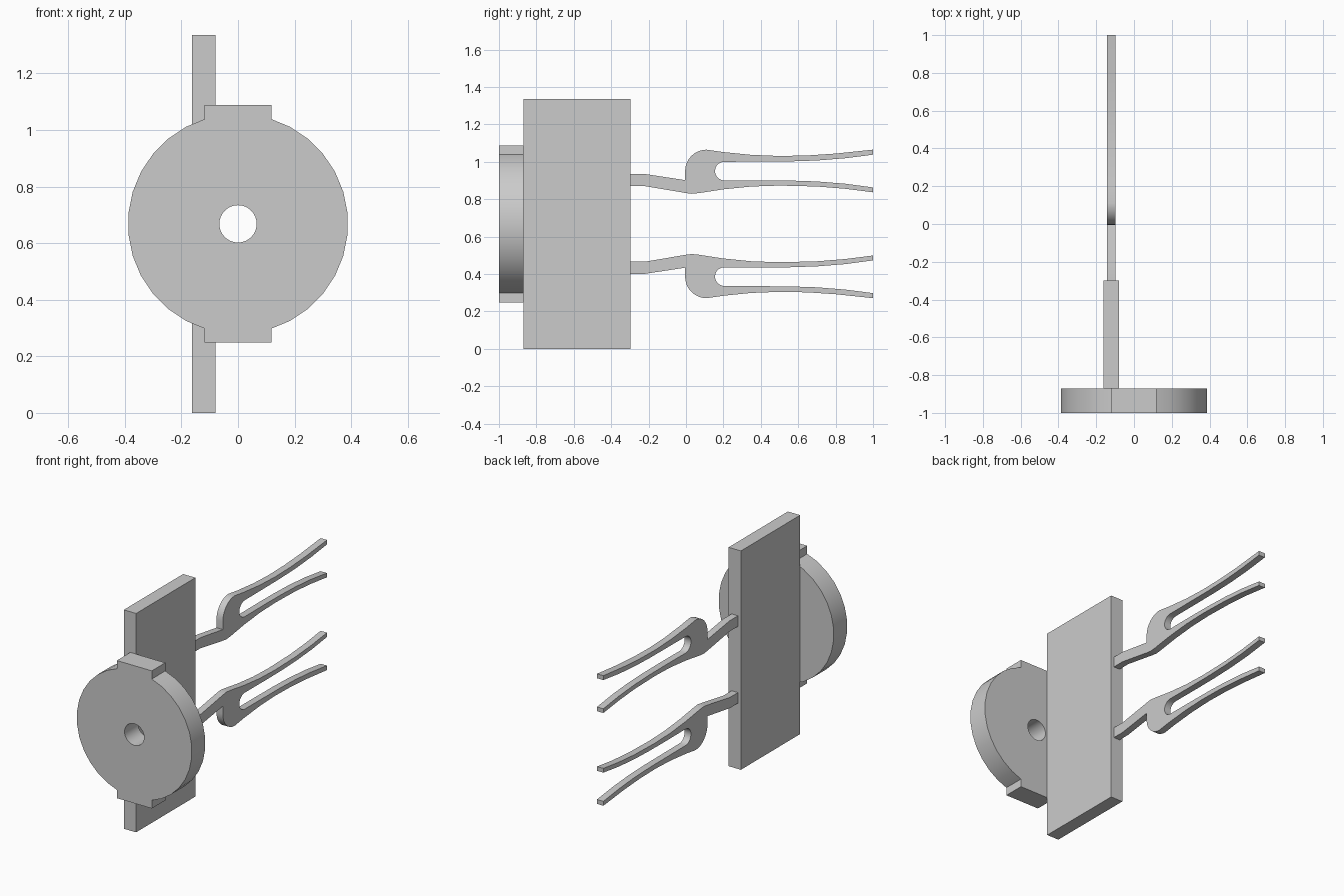
import bpy
import bmesh
from math import cos, sin, pi, radians
from mathutils import Vector

cube = bpy.data.objects.get("Cube")
if cube:
    bpy.data.objects.remove(cube, do_unlink=True)

MID = 0.668  # height of the symmetry plane

grey = bpy.data.materials.new("plain grey")
grey.use_nodes = True
grey.diffuse_color = (0.6, 0.6, 0.6, 1)
grey.node_tree.nodes["Principled BSDF"].inputs["Base Color"].default_value = (0.6, 0.6, 0.6, 1)


def arc(cx, cz, r, start, end, n):
    """Points along an arc, angles in degrees."""
    angles = [radians(start + (end - start) * i / n) for i in range(n + 1)]
    return [(cx + r * cos(a), cz + r * sin(a)) for a in angles]


def extrude_profile(name, loops, place, direction):
    """Fill closed 2D loops (the later ones are holes) and extrude them."""
    bm = bmesh.new()
    for loop in loops:
        verts = [bm.verts.new(place(u, v)) for u, v in loop]
        for a, b in zip(verts, verts[1:] + verts[:1]):
            bm.edges.new((a, b))
    bmesh.ops.triangle_fill(bm, use_beauty=True, edges=bm.edges[:])
    grown = bmesh.ops.extrude_face_region(bm, geom=bm.faces[:], use_keep_orig=True)
    moved = [g for g in grown["geom"] if isinstance(g, bmesh.types.BMVert)]
    bmesh.ops.translate(bm, verts=moved, vec=Vector(direction))
    bmesh.ops.dissolve_limit(bm, angle_limit=0.001, verts=bm.verts[:], edges=bm.edges[:])
    bmesh.ops.recalc_face_normals(bm, faces=bm.faces[:])
    mesh = bpy.data.meshes.new(name)
    bm.to_mesh(mesh)
    bm.free()
    mesh.materials.append(grey)
    obj = bpy.data.objects.new(name, mesh)
    bpy.context.collection.objects.link(obj)
    bpy.ops.object.select_all(action="DESELECT")
    obj.select_set(True)
    bpy.context.view_layer.objects.active = obj
    bpy.ops.object.shade_smooth_by_angle(angle=radians(25))
    return obj


# Round front disc with a square tab above and below, and a centre hole
TAB, TAB_ROOT, TAB_END = 0.118, 0.37, 0.42
rim = arc(0, 0, 0.389, 180 / 32, 360 + 180 / 32, 32)[:-1]
right = [p for p in rim if p[0] > TAB]
right.sort(key=lambda p: p[1])
right = [(TAB, -TAB_END), (TAB, -TAB_ROOT)] + right + [(TAB, TAB_ROOT), (TAB, TAB_END)]
outline = right + [(-x, z) for x, z in reversed(right)]
hole = arc(0, 0, 0.066, 0, 360, 32)[:-1]
extrude_profile("front_disc", [outline, hole],
                lambda x, z: (x, -1, z + MID), (0, 0.13, 0))

# Upright plate behind the disc
extrude_profile("upright_plate",
                [[(-0.87, 0), (-0.298, 0), (-0.298, 2 * MID), (-0.87, 2 * MID)]],
                lambda y, z: (-0.162, y, z), (0.083, 0, 0))

# Two-pronged fork: stem, hook, prongs and round-ended slot
stem_top = [(-0.298, 0.935), (-0.22, 0.935), (-0.005, 0.902)]
hook = arc(0.11, 0.95, 0.115, 180, 90, 8)
upper_outer = [(0.2, 1.052), (0.35, 1.037), (0.5, 1.031), (0.65, 1.034), (0.8, 1.044), (1, 1.065)]
upper_inner = [(1, 1.038), (0.85, 1.019), (0.7, 1.007), (0.55, 1.002), (0.4, 1.001)]
slot = arc(0.205, 0.95, 0.05, 90, 270, 10)
lower_inner = [(0.4, 0.901), (0.55, 0.9), (0.7, 0.895), (0.85, 0.883), (1, 0.863)]
lower_outer = [(1, 0.837), (0.85, 0.856), (0.7, 0.868), (0.5, 0.873), (0.35, 0.868), (0.2, 0.853)]
stem_base = [(0.07, 0.833), (0.03, 0.829), (0, 0.833), (-0.22, 0.87), (-0.298, 0.87)]
fork = (stem_top + hook + upper_outer + upper_inner + slot
        + lower_inner + lower_outer + stem_base)

for name, sign in (("upper_fork", 1), ("lower_fork", -1)):
    extrude_profile(name, [fork],
                    lambda y, z: (-0.142, y, MID + sign * (z - MID)), (0.043, 0, 0))
